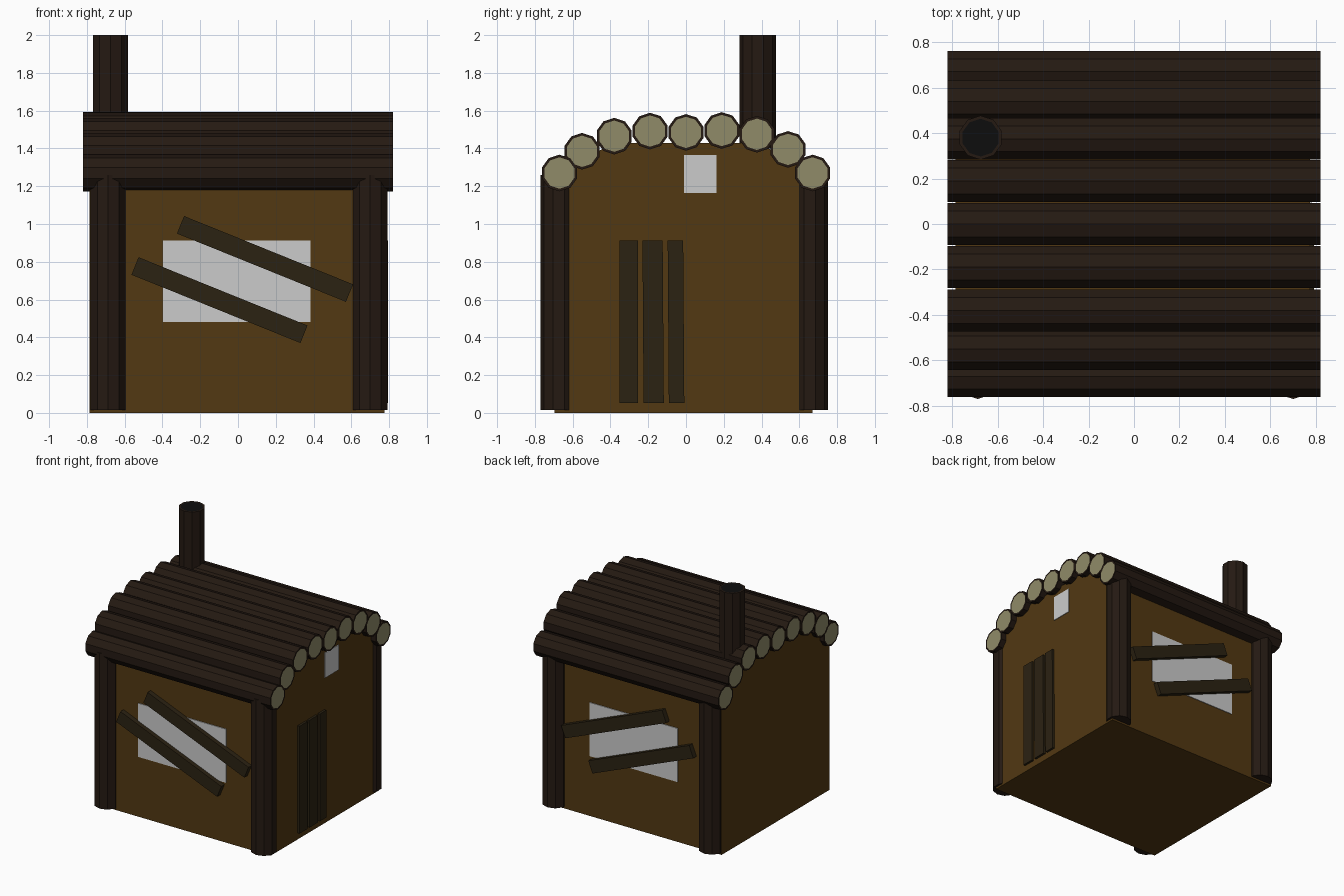
import bpy, bmesh
from math import radians
from mathutils import Matrix, Vector

if "Cube" in bpy.data.objects:
    bpy.data.objects.remove(bpy.data.objects["Cube"])


def mat(name, rgb):
    m = bpy.data.materials.new(name)
    m.diffuse_color = (*rgb, 1)
    m.use_nodes = True
    m.node_tree.nodes["Principled BSDF"].inputs["Base Color"].default_value = m.diffuse_color
    return m


BARK = mat("bark", (0.018, 0.010, 0.006))
CUT = mat("cut_wood", (0.28, 0.26, 0.14))
SOOT = mat("soot", (0.004, 0.004, 0.004))
WALL = mat("wall", (0.085, 0.040, 0.006))
PLANK = mat("plank", (0.024, 0.016, 0.006))


def finish(bm, name, *mats):
    me = bpy.data.meshes.new(name)
    bmesh.ops.recalc_face_normals(bm, faces=bm.faces)
    bm.to_mesh(me)
    bm.free()
    for m in mats:
        me.materials.append(m)
    ob = bpy.data.objects.new(name, me)
    bpy.context.collection.objects.link(ob)
    return ob


def log(name, start, end, cap, r=0.097, sides=10):
    """Faceted log with a bark rim around each inset end cap."""
    a, b = Vector(start), Vector(end)
    d = b - a
    bm = bmesh.new()
    rot = d.to_track_quat('Z', 'Y').to_matrix().to_4x4()
    bmesh.ops.create_cone(bm, cap_ends=True, segments=sides, radius1=r, radius2=r,
                          depth=d.length, matrix=Matrix.Translation((a + b) / 2) @ rot)
    ends = [f for f in bm.faces if len(f.verts) == sides]
    bmesh.ops.inset_individual(bm, faces=ends, thickness=0.014)
    for f in ends:
        f.material_index = 1
    return finish(bm, name, BARK, cap)


def box(name, centre, size, material, angle=0, axis='Y'):
    bm = bmesh.new()
    m = (Matrix.Translation(centre) @ Matrix.Rotation(radians(angle), 4, axis)
         @ Matrix.Diagonal((*size, 1)))
    bmesh.ops.create_cube(bm, size=1, matrix=m)
    return finish(bm, name, *([material] if material else []))


# Walls: arched gable profile extruded along x
profile = [(-0.695, 0), (0.67, 0), (0.67, 1.25), (0.54, 1.35), (0.375, 1.43),
           (-0.38, 1.43), (-0.55, 1.34), (-0.695, 1.24)]
bm = bmesh.new()
face = bm.faces.new([bm.verts.new((-0.785, y, z)) for y, z in profile])
ext = bmesh.ops.extrude_face_region(bm, geom=[face], use_keep_orig=True)
bmesh.ops.translate(bm, vec=(1.56, 0, 0),
                    verts=[v for v in ext["geom"] if isinstance(v, bmesh.types.BMVert)])
finish(bm, "walls", WALL)

# Roof logs
for i, (y, z) in enumerate([(-0.67, 1.27), (-0.55, 1.385), (-0.38, 1.465), (-0.19, 1.492),
                            (0, 1.485), (0.19, 1.495), (0.375, 1.475), (0.54, 1.395),
                            (0.67, 1.27)]):
    log(f"roof_log_{i + 1}", (-0.82, y, z), (0.82, y, z), CUT)

# Corner posts and chimney
for xn, x in (("left", -0.688), ("right", 0.70)):
    for yn, y in (("front", -0.673), ("back", 0.655)):
        log(f"{yn}_{xn}_post", (x, y, 0.015), (x, y, 1.26), BARK)
log("chimney", (-0.675, 0.38, 1.4), (-0.675, 0.38, 2.0), SOOT)

# Front and back windows with slanted boards
for side, y, s in (("front", -0.695, -1), ("back", 0.67, 1)):
    box(f"{side}_window", (-0.007, y, 0.697), (0.78, 0.012, 0.43), None)
    for n, (x, z) in enumerate([(0.143, 0.815), (-0.098, 0.597)]):
        box(f"{side}_board_{n + 1}", (x, y + s * 0.022, z), (0.965, 0.04, 0.10), PLANK, 22)

# Door planks and small gable window on the right wall
for n, (y, w, a) in enumerate([(-0.303, 0.10, 0), (-0.174, 0.107, 0.4), (-0.053, 0.082, 0.4)]):
    box(f"door_plank_{n + 1}", (0.778, y, 0.482), (0.03, w, 0.86), PLANK, a, 'X')
box("gable_window", (0.775, 0.075, 1.265), (0.012, 0.172, 0.20), None)
